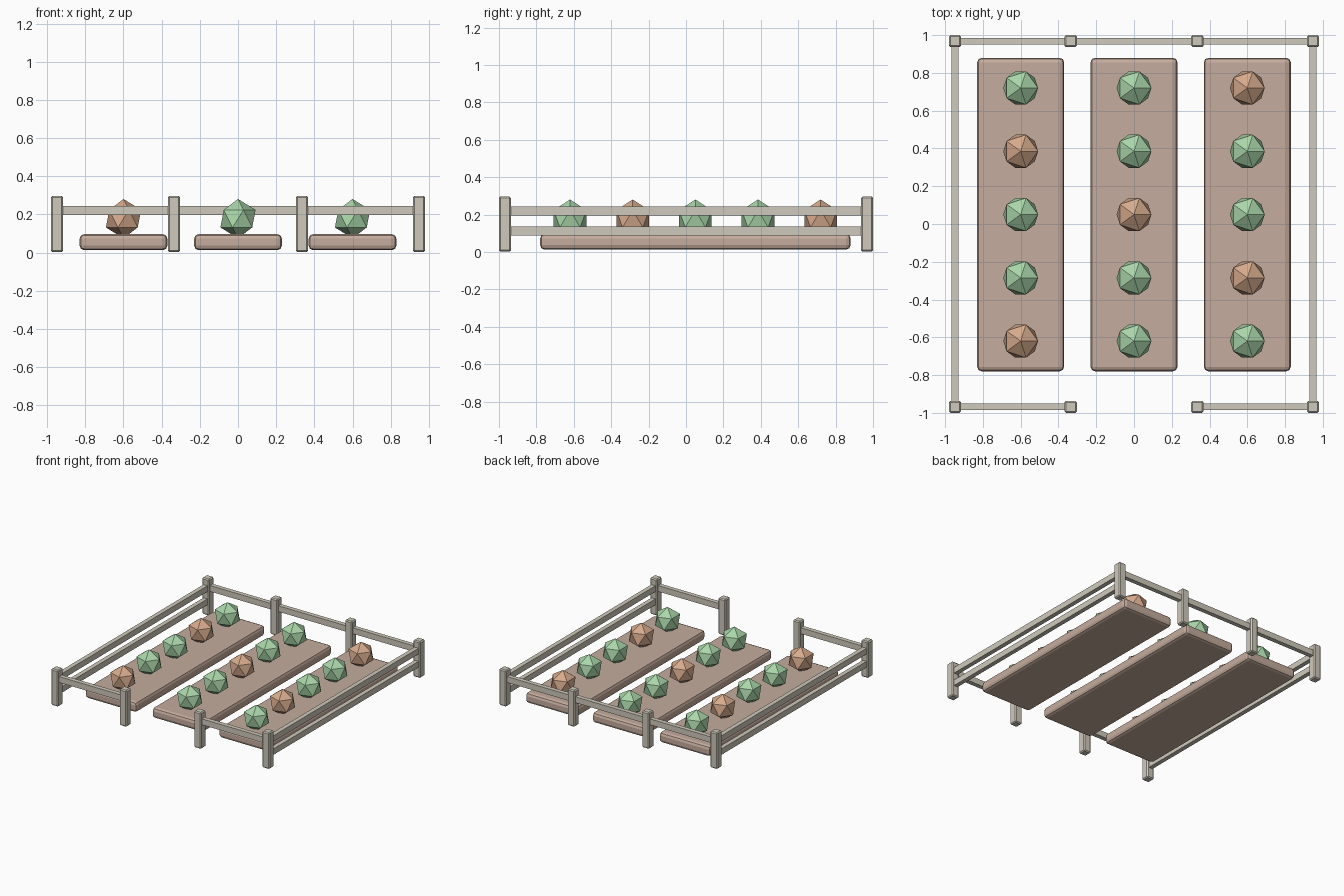
import bpy

cube = bpy.data.objects.get("Cube")
if cube:
    bpy.data.objects.remove(cube)


def make_material(name, rgb):
    mat = bpy.data.materials.new(name)
    mat.use_nodes = True
    linear = [(c / 255) ** 2.2 for c in rgb] + [1]
    mat.diffuse_color = linear
    mat.node_tree.nodes["Principled BSDF"].inputs["Base Color"].default_value = linear
    return mat


weathered_wood = make_material("weathered wood", (207, 201, 187))
soil = make_material("soil", (196, 171, 156))
leaf_green = make_material("leaf green", (168, 212, 168))
dry_brown = make_material("dry brown", (212, 168, 139))


def block(name, size, centre, mat, bevel=0, segments=1):
    bpy.ops.mesh.primitive_cube_add(size=1, location=centre)
    obj = bpy.context.object
    obj.name = name
    obj.scale = size
    bpy.ops.object.transform_apply(location=False, rotation=False)
    if bevel:
        mod = obj.modifiers.new("soft edges", "BEVEL")
        mod.width = bevel
        mod.segments = segments
    obj.data.materials.append(mat)
    return obj


SIDE, INNER, END = 0.948, 0.335, 0.968
RAIL_Z, LOW_Z = 0.22, 0.113
RAIL_W, RAIL_H = 0.036, 0.048

# Fence posts along the front and back
for y in (-END, END):
    for x in (-SIDE, -INNER, INNER, SIDE):
        block("fence_post", (0.064, 0.064, 0.295), (x, y, 0.1525 - 0.003), weathered_wood, 0.008)

# Two rails on each side
for x in (-SIDE, SIDE):
    for z in (RAIL_Z, LOW_Z):
        block("side_rail", (RAIL_W, 2 * END, RAIL_H), (x, 0, z), weathered_wood)

# Single rail at the back, and two short ones leaving the front gateway open
block("back_rail", (2 * SIDE, RAIL_W, RAIL_H), (0, END, RAIL_Z), weathered_wood)
for side in (-1, 1):
    block("front_rail", (SIDE - INNER, RAIL_W, RAIL_H),
          (side * (SIDE + INNER) / 2, -END, RAIL_Z), weathered_wood)

# Garden beds, each with a row of plants from back to front
rows = {-0.6: "GBGGB", 0: "GGBGG", 0.6: "BGGBG"}
for x, kinds in rows.items():
    block("garden_bed", (0.46, 1.66, 0.084), (x, 0.05, 0.055), soil, 0.024, 2)
    for i, kind in enumerate(kinds):
        bpy.ops.mesh.primitive_ico_sphere_add(
            subdivisions=1, radius=0.103, location=(x, 0.72 - i * 0.335, 0.178))
        plant = bpy.context.object
        plant.name = "green_plant" if kind == "G" else "brown_plant"
        plant.data.materials.append(leaf_green if kind == "G" else dry_brown)
